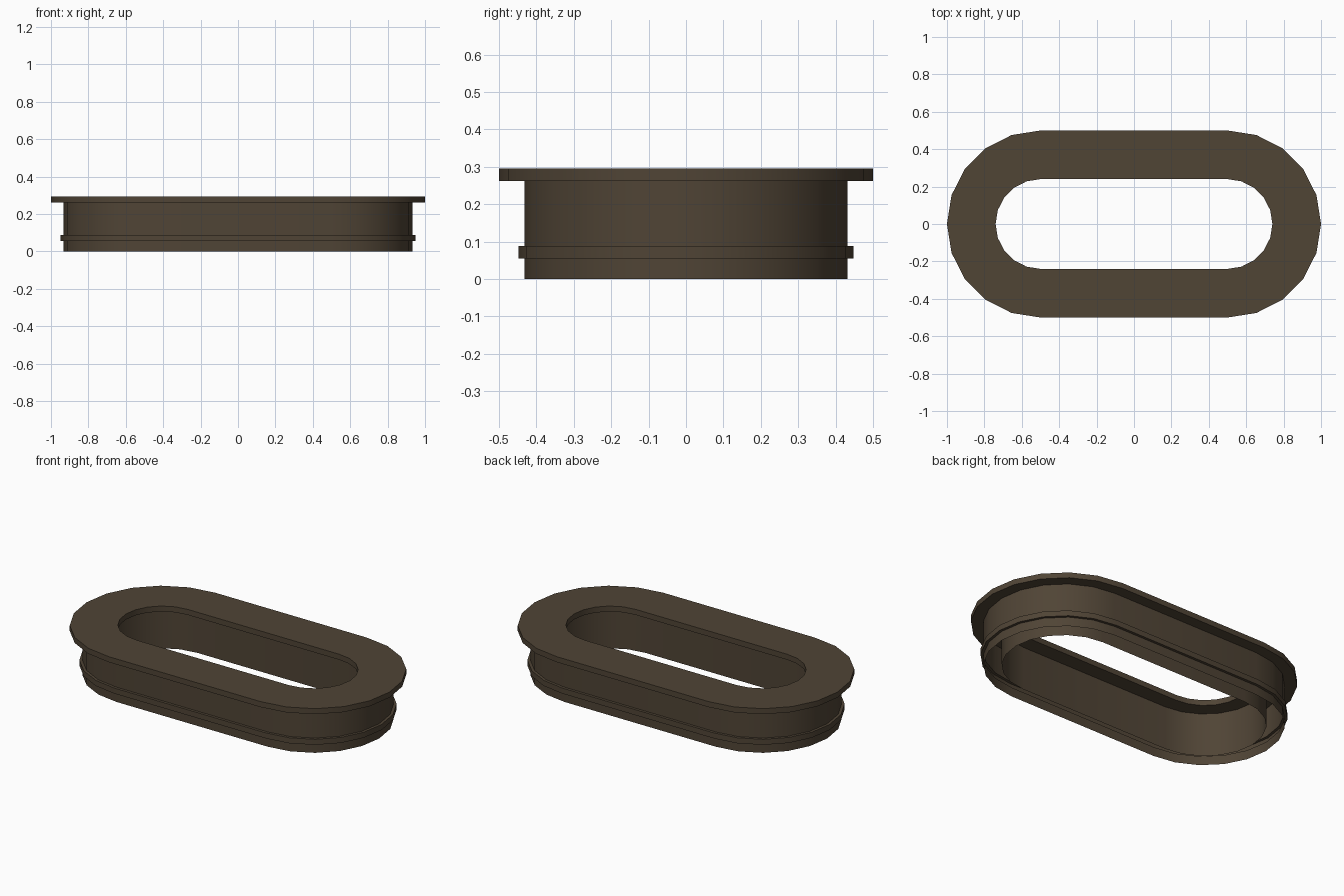
import bpy, bmesh, math

if "Cube" in bpy.data.objects:
    bpy.data.objects.remove(bpy.data.objects["Cube"])

HALF = 0.5   # half length of the straight sides
SEG = 10     # facets per rounded end

mat = bpy.data.materials.new("dark_brown")
mat.diffuse_color = (0.08, 0.058, 0.036, 1)
mat.use_nodes = True
mat.node_tree.nodes["Principled BSDF"].inputs["Base Color"].default_value = mat.diffuse_color


def stadium(r, z):
    """Points of a rounded slot outline with end radius r at height z."""
    pts = []
    for side in (1, -1):
        for i in range(SEG + 1):
            a = math.pi * i / SEG - math.pi / 2
            pts.append((side * (HALF + r * math.cos(a)), side * r * math.sin(a), z))
    return pts


def sweep(name, profile, closed=False):
    """Sweep a (radius, z) profile around the slot outline."""
    bm = bmesh.new()
    rings = [[bm.verts.new(p) for p in stadium(r, z)] for r, z in profile]
    pairs = list(zip(rings, rings[1:]))
    if closed:
        pairs.append((rings[-1], rings[0]))
    for a, b in pairs:
        n = len(a)
        for i in range(n):
            j = (i + 1) % n
            bm.faces.new((a[i], a[j], b[j], b[i]))
    mesh = bpy.data.meshes.new(name)
    bm.to_mesh(mesh)
    bm.free()
    mesh.materials.append(mat)
    ob = bpy.data.objects.new(name, mesh)
    bpy.context.collection.objects.link(ob)
    bpy.ops.object.select_all(action='DESELECT')
    bpy.context.view_layer.objects.active = ob
    ob.select_set(True)
    bpy.ops.object.shade_smooth_by_angle(angle=math.radians(30))
    return ob


# Flat top flange with the slot opening
sweep("top_flange", [(0.24, 0.262), (0.5, 0.262), (0.5, 0.295), (0.24, 0.295)], closed=True)

# Outer skirt with its snap-in bead
sweep("outer_skirt", [(0.432, 0.0), (0.432, 0.055), (0.448, 0.055),
                      (0.448, 0.088), (0.432, 0.088), (0.432, 0.262)])

# Inner sleeve, leaving an open channel below the flange (facing the opening)
sweep("inner_sleeve", [(0.333, 0.262), (0.333, 0.0)])
